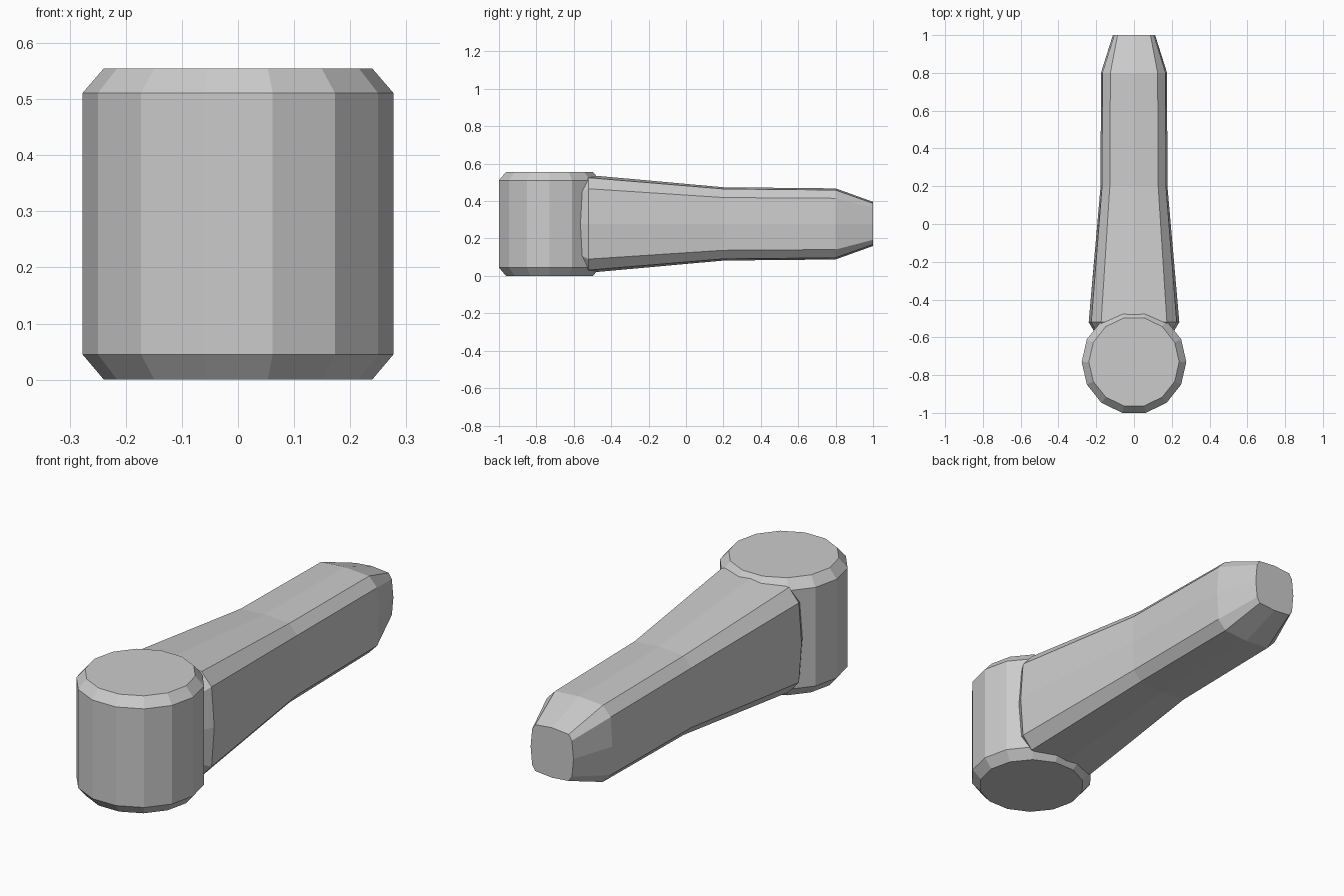
import bpy
import math

if "Cube" in bpy.data.objects:
    bpy.data.objects.remove(bpy.data.objects["Cube"])


def loft(name, rings):
    """Skin equal-length rings of points and cap both ends."""
    n = len(rings[0])
    verts = [p for ring in rings for p in ring]
    faces = [(i * n + j, i * n + (j + 1) % n,
              (i + 1) * n + (j + 1) % n, (i + 1) * n + j)
             for i in range(len(rings) - 1) for j in range(n)]
    faces.append(tuple(reversed(range(n))))
    faces.append(tuple(range(len(verts) - n, len(verts))))
    mesh = bpy.data.meshes.new(name)
    mesh.from_pydata(verts, [], faces)
    mesh.update()
    obj = bpy.data.objects.new(name, mesh)
    bpy.context.collection.objects.link(obj)
    return obj


# Pivot hub: 14-sided drum with chamfered rims
SIDES, HUB_Y = 14, -0.73
hub_profile = [(0.239, 0), (0.277, 0.045), (0.277, 0.511), (0.239, 0.555)]
loft("hub", [[(r * math.cos(math.tau * i / SIDES),
               HUB_Y + r * math.sin(math.tau * i / SIDES), z)
              for i in range(SIDES)] for r, z in hub_profile])

# Handle: bulged, chamfered section that changes along y
MID_Z = 0.278


def section(y, side, corner_x, corner_z, top_x, top_z, top):
    q = [(side, 0), (corner_x, corner_z), (top_x, top_z)]
    half = q + [(0, top)] + [(-x, z) for x, z in reversed(q)]
    outline = half + [(x, -z) for x, z in reversed(half[1:-1])]
    # reversed order keeps the normals outward for a loft along +y
    return [(x, y, MID_Z + z) for x, z in reversed(outline)]


loft("handle", [
    section(-0.62, 0.180, 0.168, 0.143, 0.131, 0.186, 0.197),
    section(-0.52, 0.240, 0.226, 0.188, 0.174, 0.247, 0.261),
    section(0.20, 0.177, 0.169, 0.141, 0.128, 0.187, 0.196),
    section(0.80, 0.175, 0.167, 0.137, 0.125, 0.181, 0.190),
    section(1.00, 0.112, 0.104, 0.085, 0.087, 0.110, 0.118),
])
